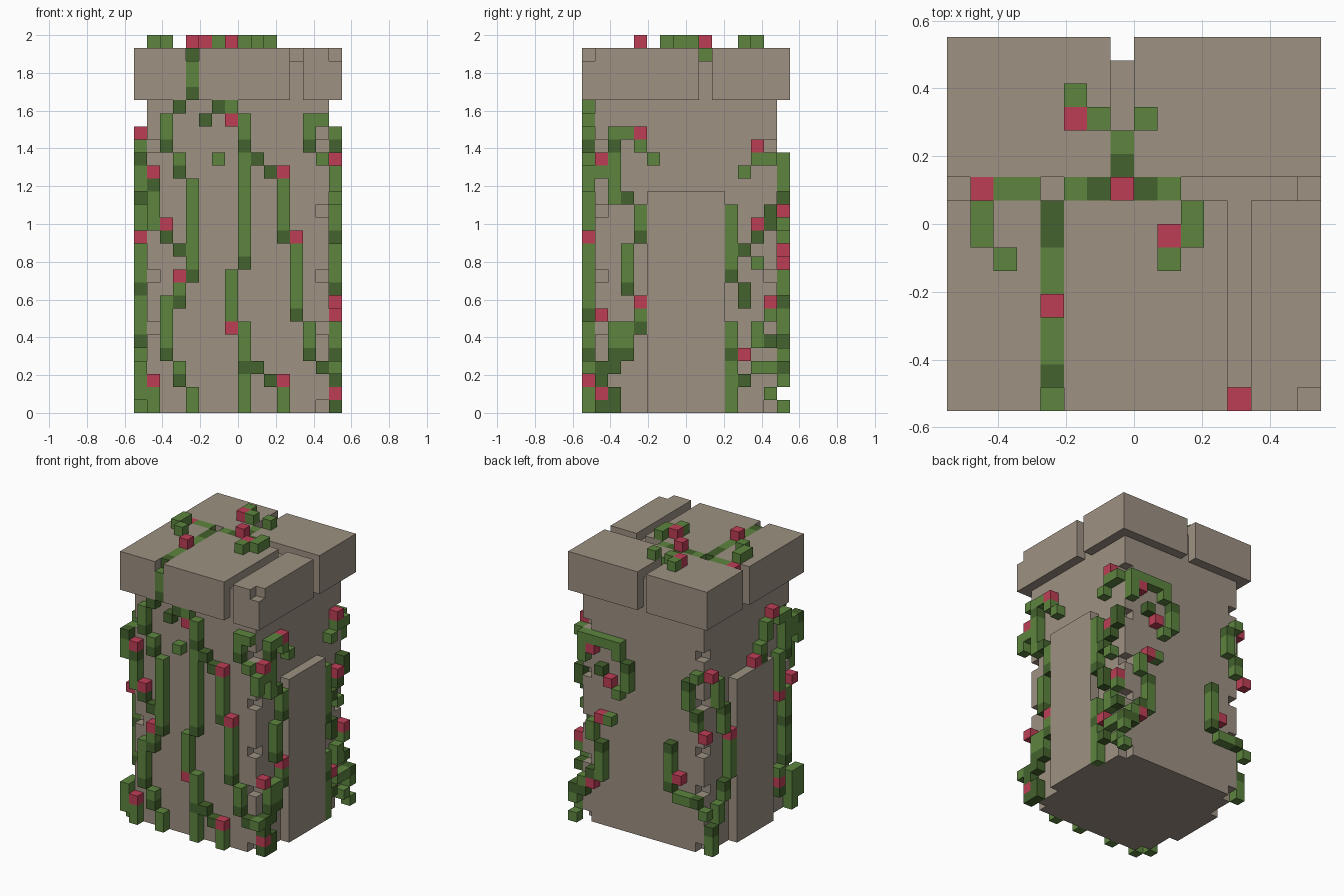
import bpy
import bmesh

cube = bpy.data.objects.get("Cube")
if cube:
    bpy.data.objects.remove(cube, do_unlink=True)

UNIT = 2 / 29        # edge of one block
LAST = 15            # outermost block index across the plan
CAP_LOW, CAP_TOP = 24, 27


def make_material(name, rgb):
    mat = bpy.data.materials.new(name)
    mat.use_nodes = True
    colour = (*rgb, 1.0)
    mat.diffuse_color = colour
    mat.node_tree.nodes["Principled BSDF"].inputs["Base Color"].default_value = colour
    return mat


STONE = make_material("taupe_stone", (.34, .285, .225))
LEAF = make_material("leaf_green", (.109, .235, .05))
SHADE = make_material("dark_leaf_green", (.057, .122, .026))
BLOOM = make_material("rose_red", (.51, .048, .093))


def build_blocks(name, cells):
    """Turn a {(i, j, k): material} map into one mesh with only its outer faces."""
    bm = bmesh.new()
    corners = {}
    materials = list(dict.fromkeys(cells.values()))

    def corner(point):
        if point not in corners:
            i, j, k = point
            corners[point] = bm.verts.new(((i - 8) * UNIT, (j - 8) * UNIT, k * UNIT))
        return corners[point]

    for cell, mat in cells.items():
        for axis in range(3):
            for side in (0, 1):
                neighbour = list(cell)
                neighbour[axis] += 2 * side - 1
                if tuple(neighbour) in cells:
                    continue
                u, v = (axis + 1) % 3, (axis + 2) % 3
                ring = []
                for du, dv in ((0, 0), (1, 0), (1, 1), (0, 1)):
                    point = list(cell)
                    point[axis] += side
                    point[u] += du
                    point[v] += dv
                    ring.append(corner(tuple(point)))
                face = bm.faces.new(ring if side else ring[::-1])
                face.material_index = materials.index(mat)
    # merge flat neighbours of the same colour into larger faces
    bmesh.ops.dissolve_limit(bm, angle_limit=.01, verts=bm.verts[:],
                             edges=bm.edges[:], delimit={'MATERIAL'})
    mesh = bpy.data.meshes.new(name)
    bm.to_mesh(mesh)
    bm.free()
    for mat in materials:
        mesh.materials.append(mat)
    obj = bpy.data.objects.new(name, mesh)
    bpy.context.scene.collection.objects.link(obj)
    return obj


def block_range(xs, ys, zs):
    return {(i, j, k): STONE for i in range(*xs) for j in range(*ys) for k in range(*zs)}


# Tower body with chipped corners
body = block_range((1, LAST), (1, LAST), (0, CAP_LOW))
for chip in (0, 6, 10, 15, 20):
    for i in (1, 14):
        for j in (1, 14):
            del body[i, j, chip]
build_blocks("tower_body", body)

# Tall slab on each side
build_blocks("left_side_slab", block_range((LAST, LAST + 1), (5, 11), (0, 17)))
build_blocks("right_side_slab", block_range((0, 1), (5, 11), (0, 17)))

# Overhanging cap, split by grooves along the top and down the rim
cap = block_range((0, LAST + 1), (0, LAST + 1), (CAP_LOW, CAP_TOP + 1))
grooves = [(i, 9) for i in range(LAST + 1)]
grooves += [(i, j) for i in (4, 12) for j in range(9)]
grooves += [(7, j) for j in range(10, LAST + 1)]
for i, j in grooves:
    on_rim = i in (0, LAST) or j in (0, LAST)
    for k in range(CAP_LOW if on_rim else CAP_TOP, CAP_TOP + 1):
        cap.pop((i, j, k))
del cap[LAST, 0, CAP_TOP]
build_blocks("tower_cap", cap)


def climb(name, place, leaf, shade, bloom):
    """Vine on one wall: leaf runs (column, bottom, height), single shade and bloom blocks."""
    cells = {}
    for column, bottom, height in leaf:
        for k in range(bottom, bottom + height):
            cells[place(column, k)] = LEAF
    for blocks, mat in ((shade, SHADE), (bloom, BLOOM)):
        for column, k in blocks:
            cells[place(column, k)] = mat
    build_blocks(name, cells)


# Vines on the front wall, reaching up into the cap groove
climb("front_vines", lambda c, k: (c, 0, k),
      leaf=[(0, 17, 3), (0, 1, 3), (1, 14, 3), (1, 0, 2), (2, 21, 2), (2, 5, 4),
            (3, 19, 1), (3, 9, 1), (3, 3, 1), (4, 11, 7), (4, 0, 2), (4, 25, 2),
            (6, 19, 1), (7, 23, 1), (7, 7, 4), (8, 12, 11), (8, 0, 7),
            (11, 14, 4), (11, 0, 2), (12, 8, 5), (13, 21, 2), (13, 4, 3),
            (14, 22, 1), (14, 19, 1)],
      shade=[(0, 19), (1, 17), (2, 20), (2, 13), (2, 4), (3, 23), (3, 18), (3, 12),
             (3, 8), (3, 2), (4, 10), (4, 24), (5, 22), (6, 23), (8, 20), (8, 11),
             (8, 3), (9, 19), (9, 3), (10, 18), (10, 2), (11, 13), (12, 7),
             (13, 20), (13, 4), (14, 3)],
      bloom=[(1, 18), (1, 2), (2, 14), (3, 10), (7, 22), (7, 6), (11, 18), (11, 2),
             (12, 13)])

# Vines on the left wall
climb("left_vines", lambda c, k: (LAST, c, k),
      leaf=[(0, 17, 2), (0, 3, 1), (1, 18, 1), (2, 16, 4), (2, 21, 1), (3, 21, 1),
            (4, 20, 1), (5, 19, 1), (4, 14, 2), (3, 10, 3), (4, 7, 1), (3, 5, 2),
            (2, 5, 2), (11, 11, 5), (11, 0, 7), (12, 18, 1), (13, 19, 1), (14, 19, 1),
            (13, 11, 1), (14, 7, 1), (13, 5, 2), (13, 3, 1), (14, 1, 1), (14, 3, 1)],
      shade=[(2, 20), (3, 16), (4, 13), (3, 9), (4, 6), (3, 4), (2, 4), (2, 3),
             (1, 3), (1, 2), (2, 1), (2, 0), (1, 0), (11, 10), (11, 4), (12, 12),
             (12, 9), (12, 8), (12, 2), (13, 13), (14, 15), (14, 14), (14, 5)],
      bloom=[(4, 21), (1, 19), (4, 8), (1, 7), (1, 1), (13, 20), (13, 14), (14, 8),
             (12, 4)])

# Vines on the back wall
climb("back_vines", lambda c, k: (c, LAST, k),
      leaf=[(10, 18, 2), (11, 19, 1), (12, 19, 1), (13, 19, 1), (14, 17, 3), (9, 15, 2),
            (10, 14, 1), (11, 11, 1), (13, 9, 2), (12, 5, 3), (14, 4, 1), (15, 2, 1),
            (15, 0, 1), (1, 18, 1), (2, 15, 2), (1, 13, 1), (4, 7, 3), (3, 5, 1),
            (2, 5, 1), (0, 4, 1)],
      shade=[(9, 17), (12, 16), (12, 8), (13, 5), (14, 3), (15, 3), (2, 17), (1, 14),
             (4, 10), (4, 6), (1, 5)],
      bloom=[(13, 18), (11, 15), (12, 11), (13, 4), (0, 12), (3, 7)])

# Vines on the right wall
climb("right_vines", lambda c, k: (0, c, k),
      leaf=[(1, 18, 2), (2, 17, 4), (3, 20, 1), (5, 19, 2), (6, 18, 1), (3, 13, 4),
            (2, 10, 3), (2, 6, 3), (3, 4, 1), (1, 0, 4), (13, 15, 3), (12, 12, 2),
            (11, 7, 4), (12, 5, 1), (13, 3, 2), (14, 0, 2)],
      shade=[(2, 16), (2, 9), (2, 5), (3, 2), (12, 14), (12, 6), (14, 2), (6, 17)],
      bloom=[(4, 21), (3, 12), (3, 3), (7, 17), (11, 11), (14, 18), (1, 13)])

# Vine lying in the cap grooves, with sprigs standing on top
trail = {(i, 9, CAP_TOP): LEAF for i in (2, 3, 5, 9)}
trail.update({(4, j, CAP_TOP): LEAF for j in range(2, 7)})
trail[7, 11, CAP_TOP] = LEAF
for i, j in ((4, 1), (4, 7), (4, 8), (6, 9), (7, 9), (8, 9), (7, 10)):
    trail[i, j, CAP_TOP] = SHADE
trail[1, 9, CAP_TOP] = BLOOM
for i, j in ((1, 7), (1, 8), (2, 6), (10, 7), (10, 8), (9, 6), (5, 13), (6, 12), (8, 12)):
    trail[i, j, CAP_TOP + 1] = LEAF
for i, j in ((4, 4), (7, 9), (5, 12), (9, 7)):
    trail[i, j, CAP_TOP + 1] = BLOOM
build_blocks("cap_vine", trail)
